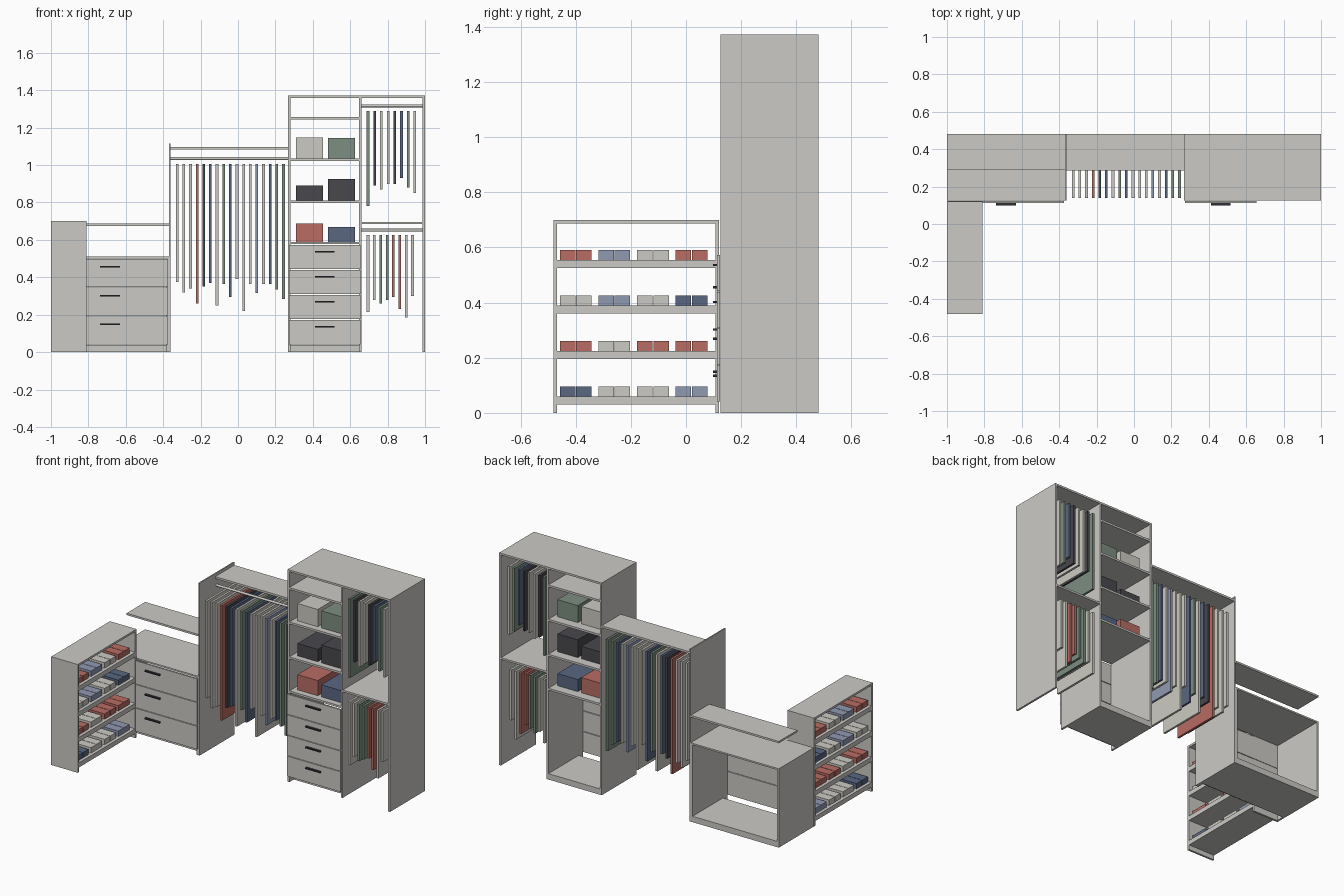
import bpy
import bmesh
from mathutils import Matrix, Vector

cube = bpy.data.objects.get("Cube")
if cube:
    bpy.data.objects.remove(cube, do_unlink=True)


def make_material(name, colour):
    mat = bpy.data.materials.new(name)
    mat.use_nodes = True
    mat.diffuse_color = (*colour, 1)
    mat.node_tree.nodes["Principled BSDF"].inputs["Base Color"].default_value = (*colour, 1)
    return mat


board = make_material("warm grey board", (0.60, 0.59, 0.56))
metal = make_material("pale rail metal", (0.60, 0.59, 0.56))
handle_black = make_material("handle black", (0.03, 0.03, 0.035))
fabric = {
    "cream": make_material("cream", (0.60, 0.59, 0.54)),
    "red": make_material("brick red", (0.48, 0.15, 0.125)),
    "sky": make_material("dusty blue", (0.28, 0.32, 0.45)),
    "navy": make_material("navy", (0.10, 0.135, 0.22)),
    "green": make_material("sage green", (0.20, 0.27, 0.215)),
    "black": make_material("charcoal", (0.065, 0.065, 0.075)),
}

FRONT, BACK = 0.125, 0.48
T = 0.013  # board thickness


def add_object(name, bm, mat):
    mesh = bpy.data.meshes.new(name)
    bm.to_mesh(mesh)
    bm.free()
    mesh.materials.append(mat)
    obj = bpy.data.objects.new(name, mesh)
    bpy.context.collection.objects.link(obj)
    return obj


def box(name, mat, xs, ys, zs):
    low, high = (Vector(corner) for corner in zip(xs, ys, zs))
    bm = bmesh.new()
    bmesh.ops.create_cube(bm, size=1)
    bmesh.ops.scale(bm, vec=high - low, verts=bm.verts)
    bmesh.ops.translate(bm, vec=(low + high) / 2, verts=bm.verts)
    return add_object(name, bm, mat)


def rail(name, xs, z):
    bm = bmesh.new()
    bmesh.ops.create_cone(bm, cap_ends=True, segments=16, radius1=0.008, radius2=0.008,
                          depth=xs[1] - xs[0], matrix=Matrix.Rotation(1.5708, 4, "Y"))
    bmesh.ops.translate(bm, vec=(sum(xs) / 2, 0.3, z), verts=bm.verts)
    for face in bm.faces:
        face.smooth = len(face.verts) == 4
    add_object(name, bm, metal)


def garments(name, xs, top, items):
    step = (xs[1] - xs[0]) / (len(items) - 1)
    for i, (colour, bottom) in enumerate(items):
        x = xs[0] + i * step
        box(name, fabric[colour], (x - 0.007, x + 0.007), (0.14, 0.46), (bottom, top))


def drawers(name, xs, bottom, top, count):
    step = (top - bottom) / count
    middle = sum(xs) / 2
    for i in range(count):
        z = bottom + i * step
        box(name + "_drawer_front", board, (xs[0] + 0.003, xs[1] - 0.003),
            (0.112, FRONT - 0.002), (z + 0.002, z + step - 0.002))
        grip = z + step * 0.71
        box(name + "_drawer_handle", handle_black, (middle - 0.053, middle + 0.053),
            (0.098, 0.112), (grip - 0.004, grip + 0.004))


# Shoe rack, open on both long sides
RACK = (-1, -0.81)
for y in (-0.48, FRONT - 0.005 - T):
    box("shoe_rack_end", board, RACK, (y, y + T), (0, 0.7))
INNER = (-0.47, 0.11)
box("shoe_rack_top", board, RACK, INNER, (0.7 - T, 0.7))
shoe_rows = ("navy cream cream sky", "red cream red red",
             "cream sky cream navy", "red sky cream red")
for row, colours in enumerate(shoe_rows):
    z = 0.06 + row * 0.165
    box("shoe_rack_shelf", board, RACK, INNER, (z - 0.03, z))
    for column, colour in enumerate(colours.split()):
        for side in (-1, 1):
            y = -0.4 + column * 0.14 + side * 0.0295
            box("shoe", fabric[colour], (-0.98, -0.83), (y - 0.028, y + 0.028), (z, z + 0.035))

# Low chest of drawers with a floating shelf above
CHEST = (-1, -0.37)
for x in (CHEST[0], CHEST[1] - T):
    box("chest_side", board, (x, x + T), (FRONT, BACK), (0, 0.5))
box("chest_top", board, CHEST, (FRONT, BACK), (0.5, 0.51))
box("chest_plinth", board, (-0.99, -0.38), (0.17, BACK), (0, 0.038))
drawers("chest", CHEST, 0.04, 0.5, 3)
box("floating_shelf", board, CHEST, (0.29, BACK), (0.675, 0.687))

# Middle hanging bay
box("bay_side_panel", board, (-0.37, -0.362), (FRONT, BACK), (0, 1.115))
box("bay_shelf", board, (-0.362, 0.267), (0.285, BACK), (1.083, 1.096))
rail("bay_rail", (-0.362, 0.267), 1.035)
garments("long_garment", (-0.325, 0.243), 1.005, [
    ("cream", 0.375), ("cream", 0.32), ("cream", 0.34), ("red", 0.26), ("black", 0.35),
    ("navy", 0.37), ("cream", 0.25), ("green", 0.365), ("navy", 0.295), ("cream", 0.39),
    ("cream", 0.22), ("cream", 0.365), ("sky", 0.315), ("cream", 0.365), ("navy", 0.365),
    ("green", 0.335), ("green", 0.285)])

# Tall wardrobe: three uprights and a shared top
for x in (0.267, 0.648, 1 - T):
    box("wardrobe_upright", board, (x, x + T), (FRONT, BACK), (0, 1.36))
box("wardrobe_top", board, (0.267, 1), (FRONT, BACK), (1.36, 1.372))

# Tower of shelves, storage boxes and drawers
TOWER = (0.28, 0.648)
box("tower_plinth", board, TOWER, (0.17, BACK), (0, 0.038))
drawers("tower", (0.27, 0.658), 0.04, 0.575, 4)
tower_shelves = [
    (0.59, [("red", 0.098), ("navy", 0.078)]),
    (0.81, [("black", 0.08), ("black", 0.115)]),
    (1.036, [("cream", 0.112), ("green", 0.11)]),
    (1.258, [])]
for z, boxes in tower_shelves:
    box("tower_shelf", board, TOWER, (FRONT, BACK), (z - T, z))
    for i, (colour, height) in enumerate(boxes):
        x = 0.31 + i * 0.17
        box("storage_box", fabric[colour], (x, x + 0.145), (0.165, 0.42), (z, z + height))

# Double hanging bay
DOUBLE = (0.661, 1 - T)
box("double_bay_shelf", board, DOUBLE, (FRONT, BACK), (0.685, 0.697))
rail("upper_rail", DOUBLE, 1.317)
rail("lower_rail", DOUBLE, 0.652)
garments("upper_garment", (0.695, 0.946), 1.29, [
    ("green", 0.78), ("black", 0.89), ("cream", 0.87), ("cream", 0.9),
    ("black", 0.9), ("navy", 0.93), ("green", 0.88), ("cream", 0.85)])
garments("lower_garment", (0.695, 0.933), 0.625, [
    ("cream", 0.215), ("cream", 0.28), ("green", 0.26), ("green", 0.28),
    ("red", 0.295), ("red", 0.23), ("cream", 0.185), ("cream", 0.3)])
